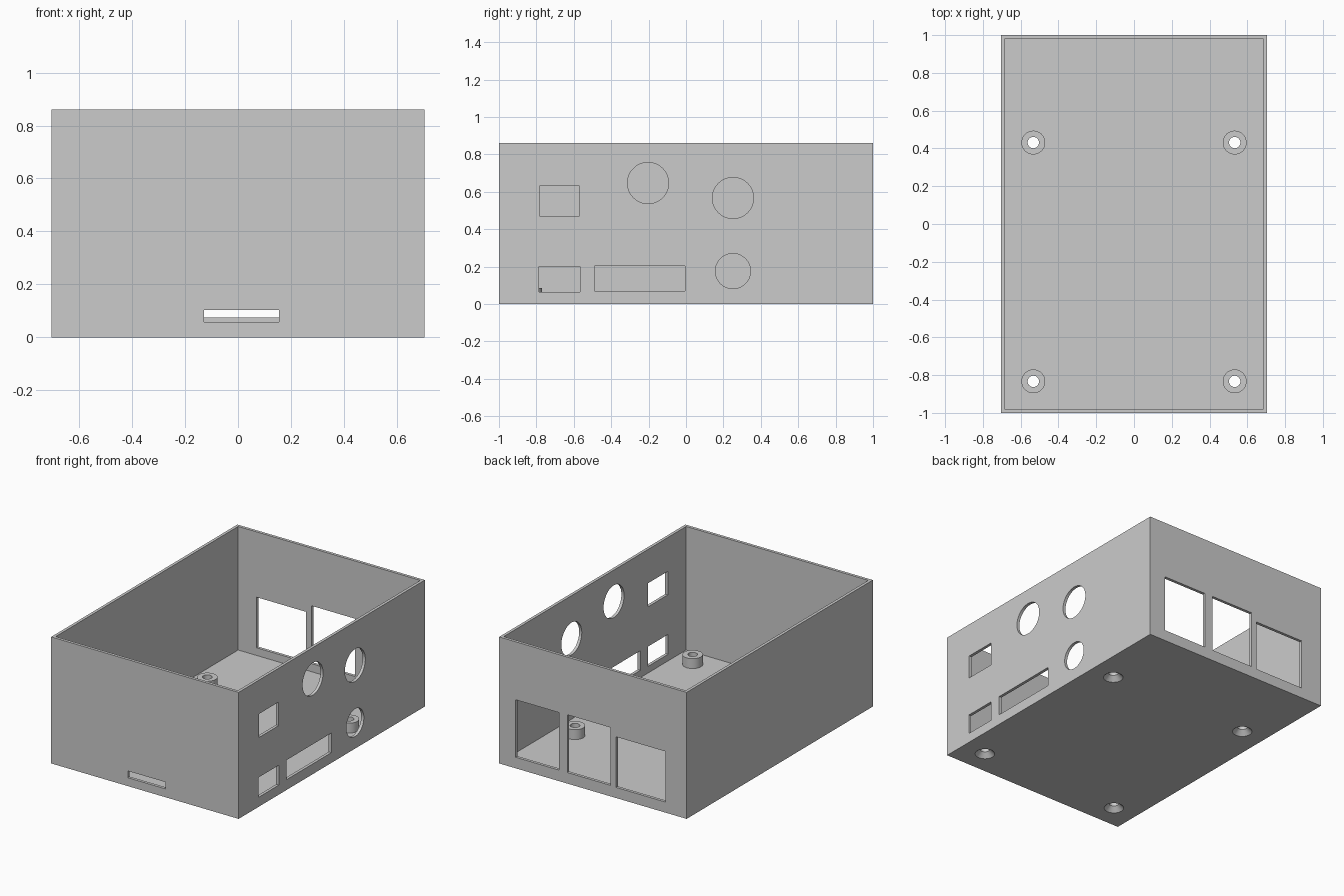
import bpy
import bmesh
import math
from mathutils import Matrix, Vector

if "Cube" in bpy.data.objects:
    bpy.data.objects.remove(bpy.data.objects["Cube"], do_unlink=True)

HALF_X, HALF_Y, HEIGHT, WALL = 0.705, 1.0, 0.86, 0.02
POST_SPOTS = [(x, y) for x in (-0.533, 0.533) for y in (-0.833, 0.431)]
POST_TOP, POST_R, HOLE_R, SINK_R = 0.087, 0.063, 0.03, 0.062
SIDES = 48

grey = bpy.data.materials.new("plain grey")
grey.use_nodes = True
colour = (0.6, 0.6, 0.6, 1)
grey.diffuse_color = colour
grey.node_tree.nodes["Principled BSDF"].inputs["Base Color"].default_value = colour


def add_box(bm, low, high):
    low, high = Vector(low), Vector(high)
    matrix = Matrix.Translation((low + high) / 2) @ Matrix.Diagonal((*(high - low), 1))
    bmesh.ops.create_cube(bm, size=1, matrix=matrix)


def add_cone(bm, centre, r_low, r_high, depth, turn=Matrix()):
    bmesh.ops.create_cone(bm, cap_ends=True, segments=SIDES, radius1=r_low, radius2=r_high,
                          depth=depth, matrix=Matrix.Translation(centre) @ turn)


def finish(name, bm):
    mesh = bpy.data.meshes.new(name)
    bm.to_mesh(mesh)
    bm.free()
    mesh.materials.append(grey)
    obj = bpy.data.objects.new(name, mesh)
    bpy.context.collection.objects.link(obj)
    return obj


def cut(target, cutter):
    cutter.hide_render = True
    mod = target.modifiers.new("cut", "BOOLEAN")
    mod.operation, mod.solver, mod.object = "DIFFERENCE", "EXACT", cutter
    bpy.context.view_layer.objects.active = target
    bpy.ops.object.modifier_apply(modifier=mod.name)
    bpy.data.objects.remove(cutter, do_unlink=True)


def smooth(obj):
    bpy.ops.object.select_all(action="DESELECT")
    obj.select_set(True)
    bpy.context.view_layer.objects.active = obj
    bpy.ops.object.shade_smooth_by_angle(angle=math.radians(25))


# Open-topped case
bm = bmesh.new()
add_box(bm, (-HALF_X, -HALF_Y, 0), (HALF_X, HALF_Y, HEIGHT))
case = finish("case", bm)
bm = bmesh.new()
add_box(bm, (WALL - HALF_X, WALL - HALF_Y, WALL), (HALF_X - WALL, HALF_Y - WALL, HEIGHT + WALL))
cut(case, finish("cavity_cutter", bm))

# Port openings through the walls
bm = bmesh.new()
IN, OUT = 0.03, 0.03
for y0, y1, z0, z1 in [(-0.783, -0.57, 0.47, 0.63), (-0.787, -0.568, 0.065, 0.2),
                       (-0.488, -0.005, 0.07, 0.203)]:
    add_box(bm, (HALF_X - IN, y0, z0), (HALF_X + OUT, y1, z1))
for y, z, r in [(-0.203, 0.647, 0.11), (0.251, 0.567, 0.11), (0.251, 0.176, 0.094)]:
    add_cone(bm, (HALF_X, y, z), r, r, IN + OUT, Matrix.Rotation(math.pi / 2, 4, "Y"))
for x0, x1, z0, z1 in [(0.254, 0.581, 0.075, 0.466), (-0.133, 0.192, 0.075, 0.468),
                       (-0.547, -0.174, 0.072, 0.416)]:
    add_box(bm, (x0, HALF_Y - IN, z0), (x1, HALF_Y + OUT, z1))
add_box(bm, (-0.128, -HALF_Y - OUT, 0.057), (0.155, IN - HALF_Y, 0.103))
cut(case, finish("port_cutter", bm))

# Countersunk screw holes through the floor
slope = 1.0
bm = bmesh.new()
for x, y in POST_SPOTS:
    low, high = -0.01, 0.028
    add_cone(bm, (x, y, (low + high) / 2), SINK_R - slope * low, SINK_R - slope * high, high - low)
cut(case, finish("screw_cutter", bm))
smooth(case)

# Hollow standoffs, each a turned profile sitting on the floor
profile = [(POST_R, WALL), (POST_R, POST_TOP), (HOLE_R, POST_TOP),
           (HOLE_R, (SINK_R - HOLE_R) / slope), (SINK_R - slope * WALL, WALL)]
bm = bmesh.new()
for x, y in POST_SPOTS:
    verts = [bm.verts.new((x + r, y, z)) for r, z in profile]
    edges = [bm.edges.new(pair) for pair in zip(verts, verts[1:])]
    bmesh.ops.spin(bm, geom=verts + edges, cent=(x, y, 0), axis=(0, 0, 1),
                   angle=math.tau, steps=SIDES, use_merge=True)
bmesh.ops.remove_doubles(bm, verts=bm.verts, dist=0.0001)
bmesh.ops.recalc_face_normals(bm, faces=bm.faces)
# The top ring must face up
top = next(f for f in bm.faces if f.calc_center_median().z > POST_TOP - 0.001)
if top.normal.z < 0:
    bmesh.ops.reverse_faces(bm, faces=bm.faces)
smooth(finish("standoffs", bm))
